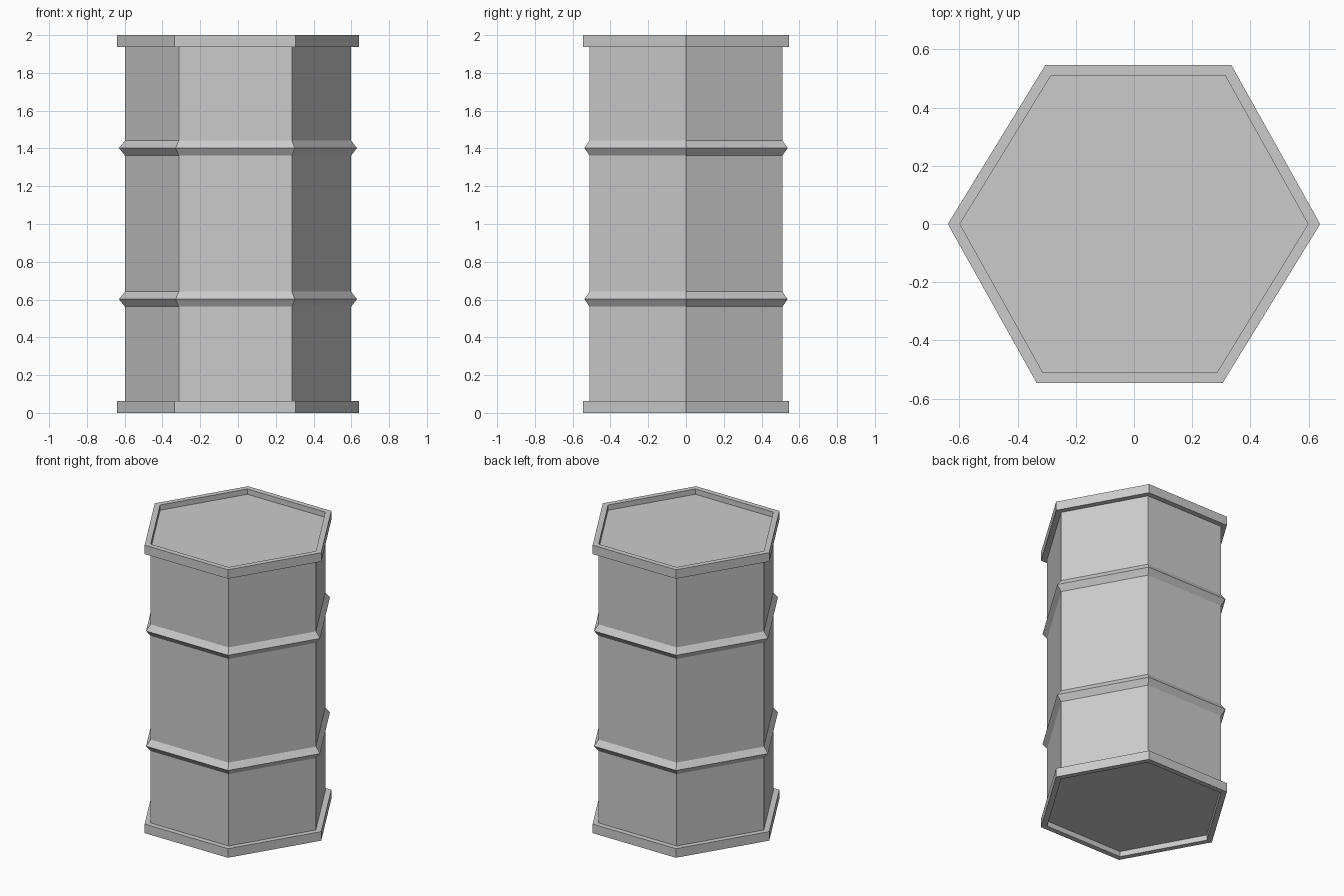
import bpy, bmesh

if "Cube" in bpy.data.objects:
    bpy.data.objects.remove(bpy.data.objects["Cube"])

# Slightly skewed hexagonal cross-section (rim outline)
HALF = [(0.64, 0.0), (0.335, 0.546), (-0.305, 0.546)]
HEX = HALF + [(-x, -y) for x, y in HALF]

RIM, BODY, RIDGE = 1.0, 0.935, 0.985   # scale of the outline
RECESS = 0.037                         # depth of the sunken lids


def lathe_hex(name, profile):
    """Stack scaled hexagon rings along (scale, z) and cap both ends."""
    bm = bmesh.new()
    rings = [[bm.verts.new((x * s, y * s, z)) for x, y in HEX] for s, z in profile]
    n = len(HEX)
    for a, b in zip(rings, rings[1:]):
        for i in range(n):
            j = (i + 1) % n
            bm.faces.new((a[i], a[j], b[j], b[i]))
    bm.faces.new(rings[0][::-1])
    bm.faces.new(rings[-1])
    bmesh.ops.recalc_face_normals(bm, faces=bm.faces)
    mesh = bpy.data.meshes.new(name)
    bm.to_mesh(mesh)
    bm.free()
    obj = bpy.data.objects.new(name, mesh)
    bpy.context.collection.objects.link(obj)
    return obj


# Bottom lid and rim
profile = [(BODY, RECESS), (BODY, 0), (RIM, 0), (RIM, 0.063), (BODY, 0.063)]
# Two pointed ridges around the wall
for z in (0.602, 1.402):
    profile += [(BODY, z - 0.04), (RIDGE, z), (BODY, z + 0.04)]
# Top rim and lid
profile += [(BODY, 1.938), (RIM, 1.938), (RIM, 2), (BODY, 2), (BODY, 2 - RECESS)]

lathe_hex("barrel", profile)
